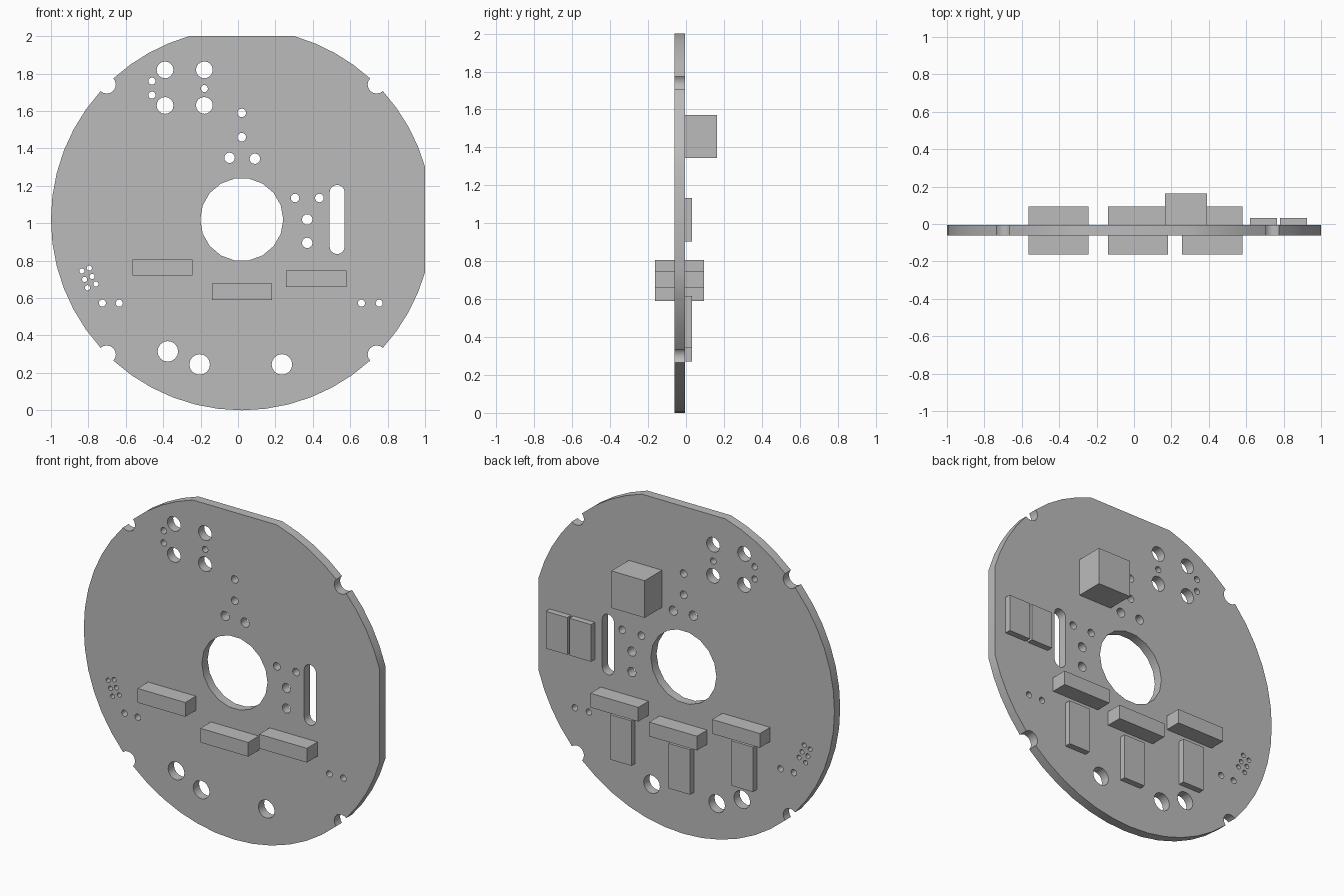
import bpy
import bmesh
from math import cos, sin, radians, acos, degrees, ceil, pi

if "Cube" in bpy.data.objects:
    bpy.data.objects.remove(bpy.data.objects["Cube"], do_unlink=True)

grey = bpy.data.materials.new("plain grey")
grey.use_nodes = True
colour = (0.5, 0.5, 0.5, 1)
grey.diffuse_color = colour
grey.node_tree.nodes["Principled BSDF"].inputs["Base Color"].default_value = colour

CX = CZ = 1.02 - 1.0          # disc centre offset from the bounding-box centre
CZ += 1.0
R = 1.02                      # disc radius
FRONT, BACK = -0.061, -0.005  # board faces


def arc(x, z, r, start, end, step):
    """Points along an arc, angles in degrees."""
    n = max(2, ceil(abs(end - start) / step))
    angles = [radians(start + (end - start) * i / n) for i in range(n + 1)]
    return [(x + r * cos(a), z + r * sin(a)) for a in angles]


def add_loop(curve, points):
    spline = curve.splines.new('POLY')
    spline.points.add(len(points) - 1)
    for p, (x, z) in zip(spline.points, points):
        p.co = (x, z, 0, 1)
    spline.use_cyclic_u = True


def add_hole(curve, x, z, r, sides=16):
    add_loop(curve, arc(x, z, r, 0, 360, 360 / sides)[:-1])


def box(name, x0, x1, y0, y1, z0, z1):
    mesh = bpy.data.meshes.new(name)
    bm = bmesh.new()
    bmesh.ops.create_cube(bm, size=1)
    for v in bm.verts:
        v.co = ((x0 + x1) / 2 + v.co.x * (x1 - x0),
                (y0 + y1) / 2 + v.co.y * (y1 - y0),
                (z0 + z1) / 2 + v.co.z * (z1 - z0))
    bm.to_mesh(mesh)
    bm.free()
    mesh.materials.append(grey)
    bpy.context.collection.objects.link(bpy.data.objects.new(name, mesh))


# Board outline: a disc with flats at the right and top and four edge notches
board_curve = bpy.data.curves.new("board", 'CURVE')
board_curve.dimensions = '2D'
board_curve.fill_mode = 'BOTH'
board_curve.extrude = (BACK - FRONT) / 2
flat = degrees(acos((1 - CX) / R))
notch_r = 0.048
gap = degrees(notch_r / R)
outline = []
for corner, start, end in ((45, flat, 90 - flat), (135, 90 + flat, 180),
                           (225, 180, 270), (315, 270, 360 - flat)):
    a = radians(corner)
    outline += arc(CX, CZ, R, start, corner - gap, 8)
    outline += arc(CX + R * cos(a), CZ + R * sin(a), notch_r,
                   corner - 90, corner - 270, 22.5)[1:-1]
    outline += arc(CX, CZ, R, corner + gap, end, 8)
    if corner in (135, 225):
        outline.pop()         # shared with the next quarter
add_loop(board_curve, outline)

# Central opening and the rounded slot
add_hole(board_curve, CX, CZ, 0.222, 18)
slot_r = 0.04
add_loop(board_curve, arc(0.53, 1.165, slot_r, 0, 180, 22.5)
         + arc(0.53, 0.875, slot_r, 180, 360, 22.5))

# Drilled holes grouped by radius
holes = {
    0.055: [(-.375, .315), (-.205, .245), (.235, .245)],
    0.045: [(x, z) for x in (-.39, -.18) for z in (1.63, 1.82)],
    0.028: [(-.045, 1.35), (.09, 1.345), (.37, 1.02), (.37, .895)],
    0.023: [(.02, 1.59), (.02, 1.46), (.305, 1.135), (.435, 1.135)],
    0.019: [(-.46, 1.76), (-.46, 1.685), (-.18, 1.72)]
           + [(x, .573) for x in (-.725, -.635, .66, .755)],
    0.014: [(-.835, .745), (-.795, .76), (-.78, .715),
            (-.82, .7), (-.76, .675), (-.805, .655)],
}
for radius, centres in holes.items():
    for x, z in centres:
        add_hole(board_curve, x, z, radius)

board = bpy.data.objects.new("board", board_curve)
bpy.context.collection.objects.link(board)
board.location.y = (FRONT + BACK) / 2
board.rotation_euler.x = pi / 2
board_curve.materials.append(grey)
bpy.ops.object.select_all(action='DESELECT')
board.select_set(True)
bpy.context.view_layer.objects.active = board
bpy.ops.object.convert(target='MESH')
board = bpy.context.view_layer.objects.active
bm = bmesh.new()
bm.from_mesh(board.data)
bmesh.ops.remove_doubles(bm, verts=bm.verts, dist=0.0001)
bmesh.ops.recalc_face_normals(bm, faces=bm.faces)
bm.to_mesh(board.data)
bm.free()
bpy.ops.object.shade_smooth_by_angle(angle=radians(30))

# Connector blocks on both faces, each with a flat chip below it on the back
for side, x, z in (("right", -.565, .72), ("middle", -.14, .59), ("left", .257, .66)):
    box(side + "_front_connector", x, x + .323, -.163, FRONT, z, z + .087)
    box(side + "_back_connector", x, x + .323, BACK, .094, z, z + .087)
    box(side + "_chip", x + .09, x + .235, BACK, .032, z - .318, z - .043)

# Tall square component and a pair of flat chips on the back
box("square_component", .165, .39, BACK, .163, 1.345, 1.572)
for name, x in (("inner_side_chip", .62), ("outer_side_chip", .78)):
    box(name, x, x + .145, BACK, .032, .905, 1.132)
